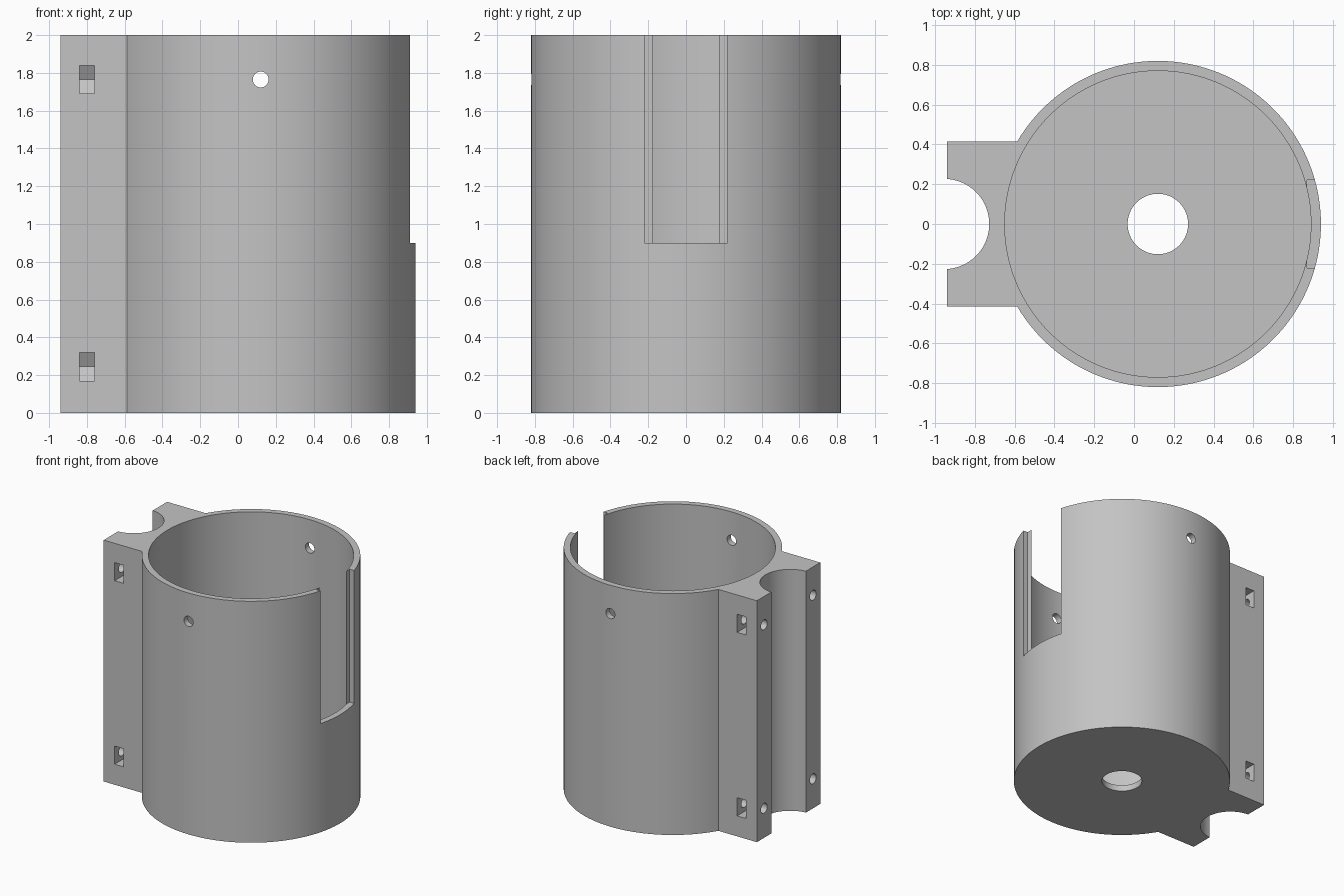
import bpy, bmesh
from math import sin, cos, pi, asin, acos, sqrt
from mathutils import Vector, Matrix

default = bpy.data.objects.get("Cube")
if default:
    bpy.data.objects.remove(default, do_unlink=True)

grey = bpy.data.materials.new("plain grey")
grey.use_nodes = True
colour = (0.55, 0.55, 0.55, 1)
grey.diffuse_color = colour
grey.node_tree.nodes["Principled BSDF"].inputs["Base Color"].default_value = colour

CX, R, INNER, HEIGHT = 0.12, 0.82, 0.77, 2.0
FLOOR = 0.05
END, HALF = -0.94, 0.415            # bracket end and half width
GROOVE_X, GROOVE_R = -0.955, 0.227
PIN_Z, PIN_R = 1.765, 0.042
SCREW_Y, SCREW_Z = 0.32, (0.245, 1.765)


def arc(cx, cy, r, start, end, n):
    return [(cx + r * cos(start + (end - start) * i / n),
             cy + r * sin(start + (end - start) * i / n)) for i in range(n + 1)]


def prism(name, points, low, high, axis="z"):
    """Extrude a 2D outline along an axis (z: xy, x: yz, y: xz)."""
    place = {"z": lambda a, b: Vector((a, b, low)),
             "x": lambda a, b: Vector((low, a, b)),
             "y": lambda a, b: Vector((a, low, b))}[axis]
    push = Vector([(high - low) * (k == axis) for k in "xyz"])
    bm = bmesh.new()
    face = bm.faces.new([bm.verts.new(place(a, b)) for a, b in points])
    grown = bmesh.ops.extrude_face_region(bm, geom=[face])["geom"]
    bmesh.ops.translate(bm, vec=push,
                        verts=[v for v in grown if isinstance(v, bmesh.types.BMVert)])
    bmesh.ops.recalc_face_normals(bm, faces=bm.faces)
    mesh = bpy.data.meshes.new(name)
    bm.to_mesh(mesh)
    bm.free()
    mesh.materials.append(grey)
    obj = bpy.data.objects.new(name, mesh)
    bpy.context.collection.objects.link(obj)
    return obj


def rod(name, a, b, r, low, high, axis, n=32):
    return prism(name, arc(a, b, r, 0, 2 * pi, n)[:-1], low, high, axis)


# Outer wall and clamp bracket drawn as one outline
join = pi - asin(HALF / R)
open_angle = acos((END - GROOVE_X) / GROOVE_R)
outline = arc(CX, 0, R, -join, join, 128)
outline += [(END, HALF)]
outline += arc(GROOVE_X, 0, GROOVE_R, open_angle, -open_angle, 40)
outline += [(END, -HALF)]
holder = prism("holder_body", outline, 0, HEIGHT)

# Bore, drain hole, side window and pin holes
cutters = [
    rod("bore_cutter", CX, 0, INNER, FLOOR, HEIGHT + 0.1, "z", 144),
    rod("floor_hole_cutter", CX, 0, 0.152, -0.1, 0.2, "z", 64),
    prism("window_cutter", [(0.87, -0.22), (1.1, -0.22), (1.1, 0.22), (0.87, 0.22)],
          0.9, HEIGHT + 0.1),
    rod("pin_hole_cutter", CX, PIN_Z, PIN_R, -1, 1, "y"),
]

# Screw holes and hexagonal nut slots in both bracket arms
flat = 0.075
tip = 2 * flat / sqrt(3)
for side in (-1, 1):
    for z in SCREW_Z:
        cutters.append(rod("screw_hole_cutter", side * SCREW_Y, z, 0.041, -1, -0.68, "x"))
        nut = [(0.5, z - flat), (0.5, z + flat), (SCREW_Y - tip / 2, z + flat),
               (SCREW_Y - tip, z), (SCREW_Y - tip / 2, z - flat)]
        cutters.append(prism("nut_slot_cutter", [(side * y, h) for y, h in nut],
                             -0.84, -0.76, "x"))

bpy.ops.object.select_all(action="DESELECT")
holder.select_set(True)
bpy.context.view_layer.objects.active = holder
for cutter in cutters:
    cutter.hide_render = True
    cut = holder.modifiers.new(cutter.name, "BOOLEAN")
    cut.operation = "DIFFERENCE"
    cut.solver = "EXACT"
    cut.object = cutter
    bpy.ops.object.modifier_apply(modifier=cut.name)
for cutter in cutters:
    bpy.data.objects.remove(cutter, do_unlink=True)

bpy.ops.object.shade_smooth_by_angle(angle=pi / 6)
